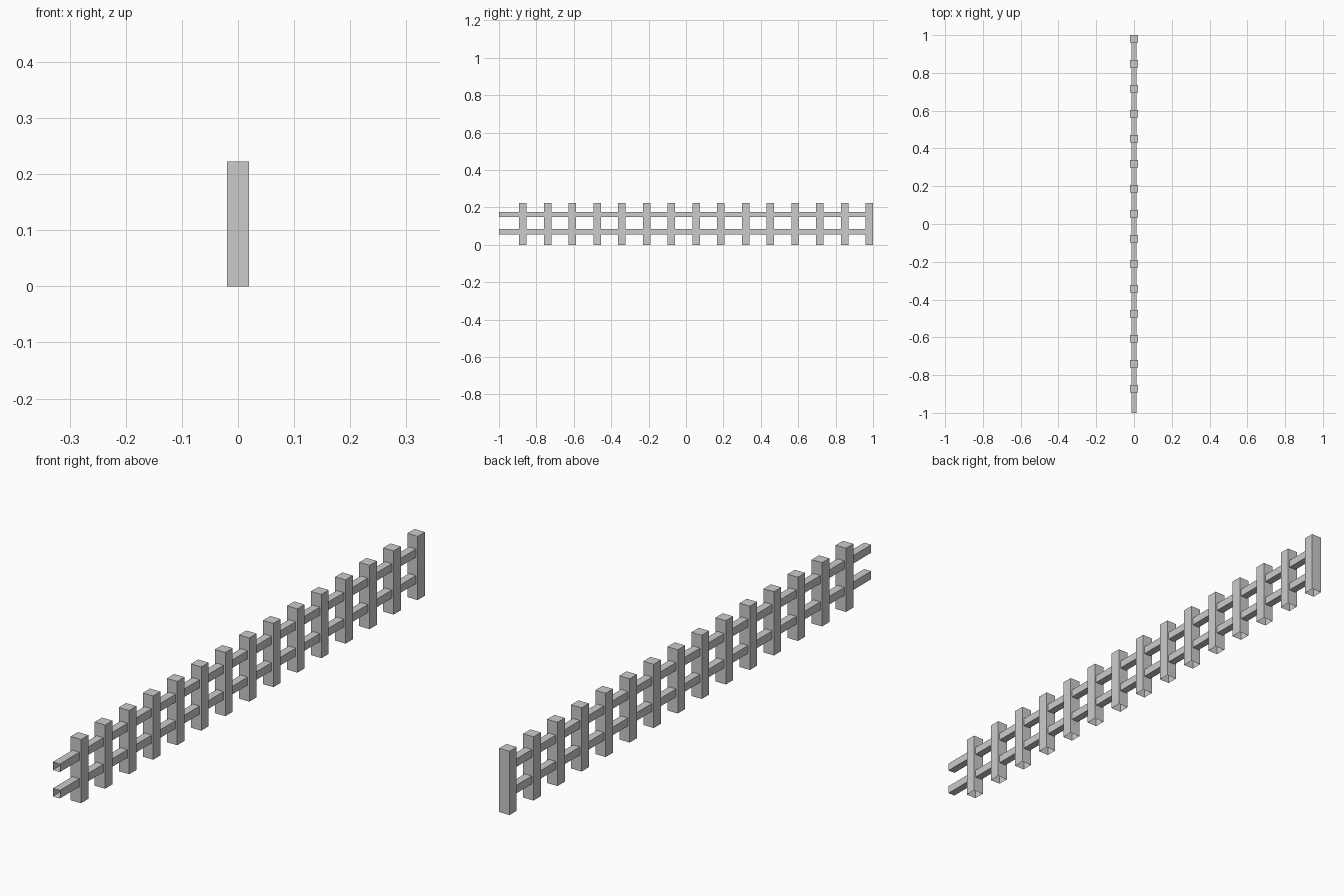
import bpy, bmesh
from mathutils import Matrix, Vector

if "Cube" in bpy.data.objects:
    bpy.data.objects.remove(bpy.data.objects["Cube"])

POSTS = 15
PITCH = 0.1323
LAST_Y = 0.98


def open_box(name, lo, hi, open_dirs):
    """Box between two corners, leaving out the faces that point along open_dirs."""
    lo, hi = Vector(lo), Vector(hi)
    bm = bmesh.new()
    bmesh.ops.create_cube(bm, size=1)
    bmesh.ops.transform(bm, verts=bm.verts,
                        matrix=Matrix.Translation((lo + hi) / 2) @ Matrix.Diagonal((*(hi - lo), 1)))
    bm.normal_update()
    gone = [f for f in bm.faces if any(f.normal.dot(Vector(d)) > 0.9 for d in open_dirs)]
    bmesh.ops.delete(bm, geom=gone, context='FACES')
    mesh = bpy.data.meshes.new(name)
    bm.to_mesh(mesh)
    bm.free()
    obj = bpy.data.objects.new(name, mesh)
    bpy.context.collection.objects.link(obj)
    return obj


# Square posts, open underneath, repeated along the fence
posts = open_box("fence_posts", (-0.02, LAST_Y - 0.02, 0), (0.02, LAST_Y + 0.02, 0.222), [(0, 0, -1)])
arr = posts.modifiers.new("repeat", 'ARRAY')
arr.count = POSTS
arr.use_relative_offset = False
arr.use_constant_offset = True
arr.constant_offset_displace = (0, -PITCH, 0)

# Two open-ended rails running through the posts
for name, z in (("lower_rail", 0.070), ("upper_rail", 0.162)):
    open_box(name, (-0.0135, -1, z - 0.014), (0.0135, LAST_Y, z + 0.014), [(0, -1, 0), (0, 1, 0)])
